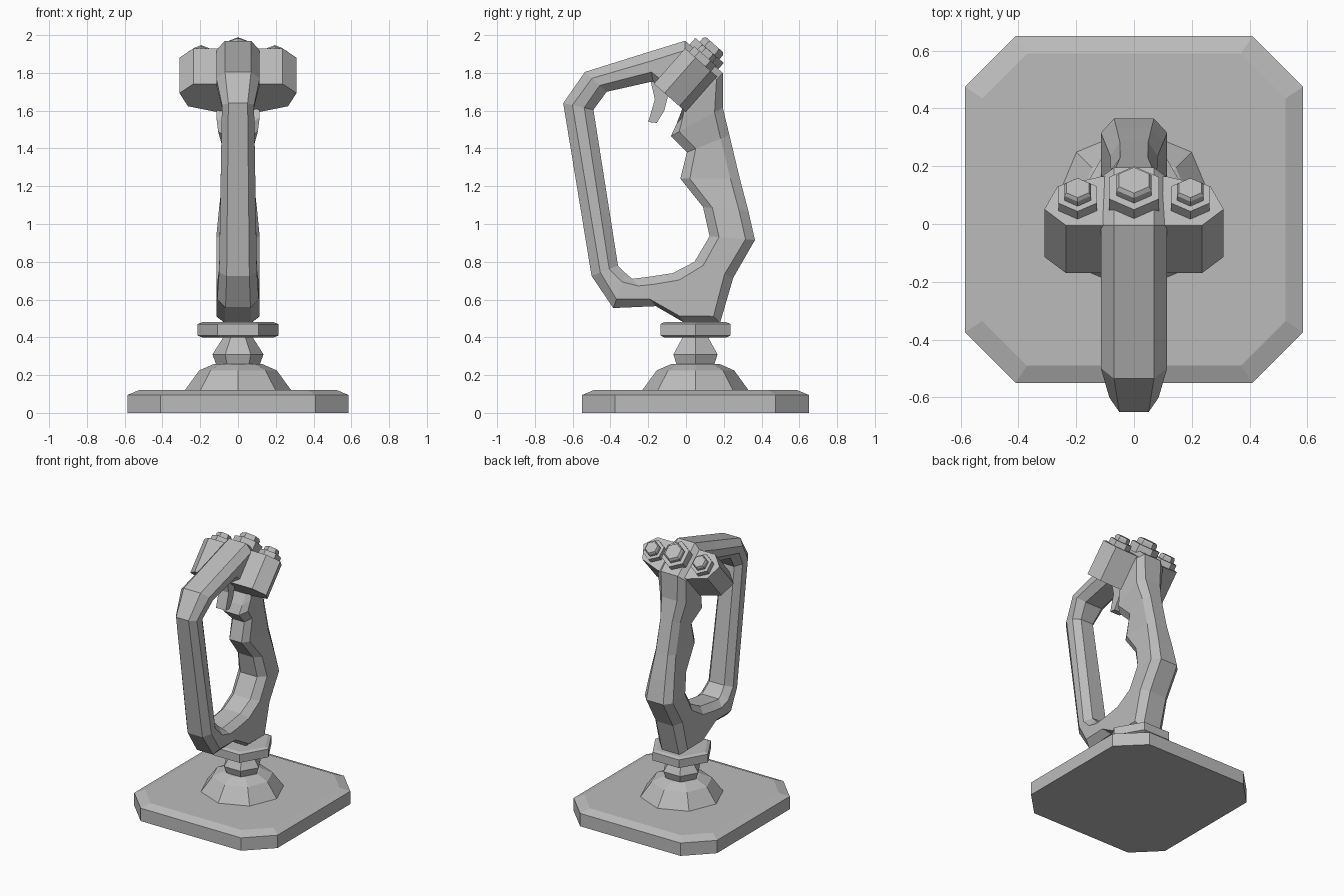
import bpy, bmesh, math
from mathutils import Vector

cube = bpy.data.objects.get("Cube")
if cube:
    bpy.data.objects.remove(cube, do_unlink=True)

grey = bpy.data.materials.new("plain_grey")
grey.use_nodes = True
grey.diffuse_color = (0.5, 0.5, 0.5, 1)
grey.node_tree.nodes["Principled BSDF"].inputs["Base Color"].default_value = (0.5, 0.5, 0.5, 1)

CY = 0.05                                   # y of the pedestal axis
AXIS = Vector((0, 0.66, 0.75)).normalized()  # direction the bolts point
DOWN = Vector((0, 0.75, -0.66)).normalized() # down the slope of the head
SIDE = Vector((1, 0, 0))


def loft(name, rings, closed=False):
    """Skin a list of equal rings; cap the ends unless the loft is closed."""
    bm = bmesh.new()
    rows = [[bm.verts.new(p) for p in ring] for ring in rings]
    n = len(rows[0])
    pairs = list(zip(rows, rows[1:]))
    if closed:
        pairs.append((rows[-1], rows[0]))
    else:
        bm.faces.new(rows[0])
        bm.faces.new(rows[-1])
    for a, b in pairs:
        for i in range(n):
            j = (i + 1) % n
            bm.faces.new((a[i], a[j], b[j], b[i]))
    bmesh.ops.recalc_face_normals(bm, faces=bm.faces)
    mesh = bpy.data.meshes.new(name)
    bm.to_mesh(mesh)
    bm.free()
    mesh.materials.append(grey)
    obj = bpy.data.objects.new(name, mesh)
    bpy.context.collection.objects.link(obj)
    return obj


def lathe(name, sides, profile):
    """Faceted turned part on the pedestal axis, from (radius, z) pairs."""
    turn = [math.tau * i / sides for i in range(sides)]
    return loft(name, [[(r * math.cos(t), CY + r * math.sin(t), z) for t in turn]
                       for r, z in profile])


def octagon(hx, hy, cut, z):
    q = [(hx, hy - cut), (hx - cut, hy)]
    q += [(-x, y) for x, y in reversed(q)]
    q += [(-x, -y) for x, y in q]
    return [(x, y + CY, z) for x, y in q]


# Base plate with cut corners and a sloped rim
loft("base_plate", [octagon(0.585, 0.6, 0.175, 0), octagon(0.585, 0.6, 0.175, 0.095),
                    octagon(0.525, 0.54, 0.155, 0.12)])

# Pedestal
lathe("pedestal_cone", 8, [(0.285, 0.115), (0.205, 0.225), (0.125, 0.26)])
lathe("pivot_neck", 6, [(0.115, 0.255), (0.135, 0.31), (0.065, 0.42)])
lathe("collar", 6, [(0.19, 0.4), (0.215, 0.41), (0.215, 0.47), (0.19, 0.48)])

# Grip and guard: one chamfered loop (outer y, z, inner y, z, half width)
stations = [
    (-0.65, 1.64, -0.49, 1.605, 0.085),
    (-0.535, 1.805, -0.42, 1.70, 0.115),
    (-0.20, 1.91, -0.175, 1.755, 0.115),
    (-0.005, 1.97, 0.0, 1.61, 0.115),
    (0.195, 1.80, -0.05, 1.53, 0.115),
    (0.195, 1.615, -0.08, 1.465, 0.105),
    (0.23, 1.47, 0.005, 1.38, 0.08),
    (0.285, 1.24, -0.03, 1.24, 0.082),
    (0.33, 1.07, 0.09, 1.09, 0.1),
    (0.365, 0.915, 0.125, 0.935, 0.115),
    (0.25, 0.715, 0.045, 0.80, 0.115),
    (0.18, 0.475, -0.07, 0.74, 0.115),
    (-0.005, 0.475, -0.20, 0.72, 0.115),
    (-0.16, 0.565, -0.285, 0.71, 0.115),
    (-0.385, 0.555, -0.32, 0.74, 0.11),
    (-0.5, 0.725, -0.36, 0.78, 0.1),
]


def section(oy, oz, iy, iz, w):
    out, inn = Vector((0, oy, oz)), Vector((0, iy, iz))
    step = (inn - out).normalized() * 0.05
    half = [(out, w * 0.6), (out + step, w), (inn - step, w), (inn, w * 0.6)]
    return ([p + SIDE * x for p, x in half] +
            [p - SIDE * x for p, x in reversed(half)])


loft("grip_and_guard", [section(*s) for s in stations], closed=True)

# Tilted control head across the top of the grip
wing = [(0.235, 0), (0.31, 0.075), (0.265, 0.18), (0.115, 0.225)]
outline = wing + [(-x, u) for x, u in reversed(wing)]
front_edge = Vector((0, -0.005, 1.93))
loft("control_head", [[front_edge + SIDE * x + DOWN * u - AXIS * d for x, u in outline]
                      for d in (0, 0.25)])


# Hexagonal buttons, each a wide nut under a narrower cap
def hexagon(centre, radius, height):
    return [centre + AXIS * height + SIDE * radius * math.sin(k * math.pi / 3)
            + DOWN * radius * math.cos(k * math.pi / 3) for k in range(6)]


def button(name, centre, nut, cap, lift):
    loft(name + "_nut", [hexagon(centre, nut, -0.03), hexagon(centre, nut, lift)])
    loft(name + "_cap", [hexagon(centre, cap, lift - 0.01), hexagon(centre, cap, lift * 1.6),
                         hexagon(centre, cap * 0.85, lift * 1.9)])


button("middle_button", Vector((0, 0.095, 1.885)), 0.1, 0.07, 0.045)
for label, s in (("left", 1), ("right", -1)):
    button(label + "_button", Vector((s * 0.195, 0.075, 1.86)), 0.077, 0.053, 0.04)

# Curved trigger inside the loop
trigger = [(-0.19, 1.77), (-0.165, 1.66), (-0.2, 1.54), (-0.155, 1.535),
           (-0.115, 1.6), (-0.09, 1.7)]
loft("trigger", [[(x, y, z) for y, z in trigger] for x in (-0.04, 0.04)])
